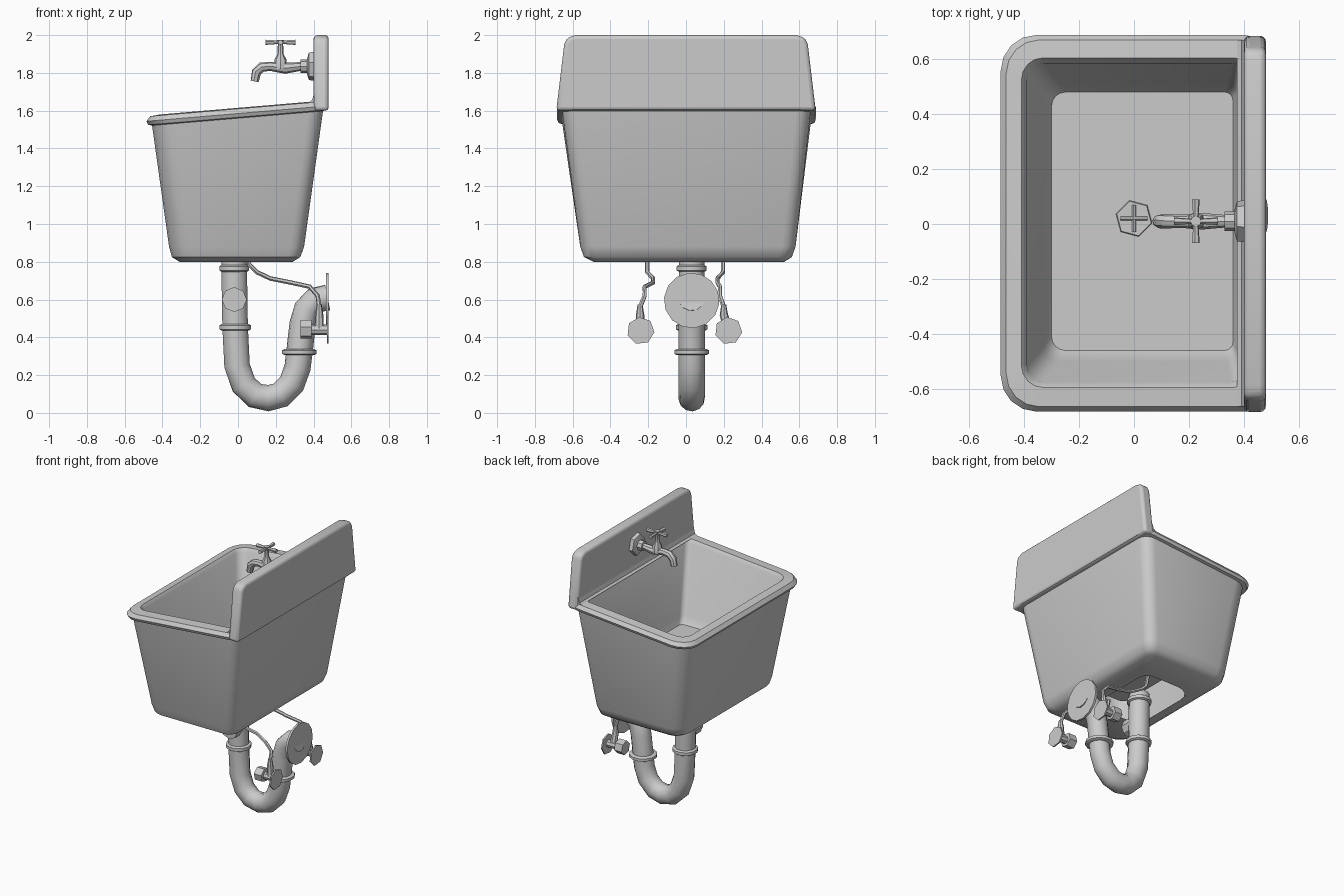
import bpy, bmesh, math
from mathutils import Vector

if "Cube" in bpy.data.objects:
    bpy.data.objects.remove(bpy.data.objects["Cube"], do_unlink=True)

grey = bpy.data.materials.new("plain_grey")
grey.use_nodes = True
COLOUR = (0.6, 0.6, 0.6, 1)
grey.diffuse_color = COLOUR
grey.node_tree.nodes["Principled BSDF"].inputs["Base Color"].default_value = COLOUR


def finish(bm, name, angle=40):
    bmesh.ops.recalc_face_normals(bm, faces=bm.faces)
    mesh = bpy.data.meshes.new(name)
    bm.to_mesh(mesh)
    bm.free()
    obj = bpy.data.objects.new(name, mesh)
    bpy.context.collection.objects.link(obj)
    mesh.materials.append(grey)
    bpy.ops.object.select_all(action='DESELECT')
    obj.select_set(True)
    bpy.context.view_layer.objects.active = obj
    bpy.ops.object.shade_smooth_by_angle(angle=math.radians(angle))
    return obj


def loft(name, rings, cap_start=True, cap_end=True, angle=40):
    """Skin a list of equal-length point rings."""
    bm = bmesh.new()
    loops = [[bm.verts.new(p) for p in ring] for ring in rings]
    n = len(loops[0])
    for a, b in zip(loops, loops[1:]):
        for i in range(n):
            j = (i + 1) % n
            bm.faces.new((a[i], a[j], b[j], b[i]))
    if cap_start:
        bm.faces.new(loops[0])
    if cap_end:
        bm.faces.new(loops[-1])
    return finish(bm, name, angle)


def tube(name, path, radii, sides=10, angle=40):
    """Round tube along a path, with one radius or one per point."""
    pts = [Vector(p) for p in path]
    if not isinstance(radii, (list, tuple)):
        radii = [radii] * len(pts)
    rings, u = [], None
    for i, p in enumerate(pts):
        t = (pts[min(i + 1, len(pts) - 1)] - pts[max(i - 1, 0)]).normalized()
        if u is None:
            u = t.orthogonal()
        u = (u - t * u.dot(t)).normalized()
        v = t.cross(u)
        turns = [2 * math.pi * k / sides for k in range(sides)]
        rings.append([p + (u * math.cos(a) + v * math.sin(a)) * radii[i] for a in turns])
    return loft(name, rings, angle=angle)


def rounded_ring(x0, x1, y0, y1, r, z, slope=0.0, segs=4):
    """Rounded rectangle, tighter at the back (+x), optionally tilted."""
    pts = []
    rb = r * 0.6
    corners = ((x1 - rb, y1 - rb, 0, rb), (x0 + r, y1 - r, 90, r),
               (x0 + r, y0 + r, 180, r), (x1 - rb, y0 + rb, 270, rb))
    for cx, cy, start, rad in corners:
        for k in range(segs + 1):
            a = math.radians(start + 90 * k / segs)
            x = cx + rad * math.cos(a)
            pts.append((x, cy + rad * math.sin(a), z + slope * x))
    return pts


# Basin: open underside, tapered walls, sloping rolled rim, inner bowl
TILT = 0.085
basin = loft("basin", [
    rounded_ring(-.25, .15, -.25, .30, .12, .80),
    rounded_ring(-.31, .29, -.49, .52, .08, .80),
    rounded_ring(-.35, .33, -.54, .56, .11, .825),
    rounded_ring(-.365, .35, -.56, .58, .12, .88),
    rounded_ring(-.455, .45, -.655, .66, .13, 1.56, TILT),
    rounded_ring(-.475, .475, -.675, .68, .13, 1.565, TILT),
    rounded_ring(-.485, .48, -.683, .688, .13, 1.585, TILT),
    rounded_ring(-.465, .465, -.665, .67, .12, 1.61, TILT),
    rounded_ring(-.41, .41, -.595, .605, .08, 1.615, TILT),
    rounded_ring(-.39, .39, -.575, .585, .06, 1.59, TILT),
    rounded_ring(-.33, .375, -.50, .51, .06, 1.13),
    rounded_ring(-.30, .36, -.46, .48, .05, 1.08),
], cap_start=False)

# Splashback: tapered slab with clipped top corners and a softened edge
half = ((.687, 1.6), (.645, 1.95), (.63, 1.985), (.585, 2.0))
outline = list(half) + [(-y, z) for y, z in reversed(half)]
splash = loft("splashback", [[(x, y, z) for y, z in outline] for x in (.40, .48)])
bevel = splash.modifiers.new("soft_edge", 'BEVEL')
bevel.width = 0.02
bevel.segments = 3
bevel.limit_method = 'ANGLE'

# Cove where the splashback meets the rim
cove = ((.41, 1.63), (.375, 1.645), (.392, 1.655), (.402, 1.69), (.41, 1.69))
loft("splashback_cove", [[(x, y, z) for x, z in cove] for y in (-.665, .67)])

# Drain in the bowl floor
PY = 0.02
tube("drain_ring", [(0, PY, 1.075), (0, PY, 1.09), (0, PY, 1.088)], [.07, .065, .045], 6, 20)
for name, dx, dy in (("drain_bar_x", .05, 0), ("drain_bar_y", 0, .05)):
    tube(name, [(-dx, PY - dy, 1.092), (dx, PY + dy, 1.092)], .007, 6)

# Tap
TY, TZ = 0.01, 1.835
tube("tap_wall_flange", [(.405, TY, TZ), (.375, TY, TZ), (.365, TY, TZ)], [.08, .075, .04], 6, 20)
tube("tap_collar", [(.37, TY, TZ), (.33, TY, TZ)], .036, 8)
tube("tap_spout", [(.34, TY, TZ), (.25, TY, TZ - .01), (.17, TY, TZ), (.125, TY, TZ - .005),
                   (.098, TY, TZ - .03), (.088, TY, TZ - .08)],
     [.022, .03, .024, .026, .026, .022], 8)
tube("tap_stem", [(.225, TY, 1.82), (.225, TY, 1.87), (.225, TY, 1.90), (.225, TY, 1.96),
                  (.225, TY, 1.975)], [.034, .032, .016, .014, .02], 8)
for name, dx, dy in (("tap_handle_x", .08, 0), ("tap_handle_y", 0, .08)):
    steps = (-1, -.7, 0, .7, 1)
    tube(name, [(.225 + dx * s, TY + dy * s, 1.962) for s in steps],
         [.014, .013, .008, .013, .014], 6)

# Waste trap
WY = 0.03
trap = [(-.02, .82), (-.018, .6), (-.015, .45), (-.005, .25), (.03, .15), (.09, .092),
        (.16, .078), (.225, .095), (.285, .155), (.315, .24), (.325, .32), (.342, .47),
        (.365, .55), (.41, .597), (.475, .61)]
tube("waste_trap", [(x, WY, z) for x, z in trap], .07, 12)
for name, x, z, r, h in (("top_collar", -.02, .765, .082, .018),
                         ("middle_collar", -.015, .453, .086, .018),
                         ("outlet_collar", .325, .322, .094, .016)):
    tube(name, [(x, WY, z + h * s) for s in (-1, -.6, .6, 1)], [r - .012, r, r, r - .012], 12)
tube("cleanout_plug", [(-.02, WY, .6), (-.02, -.075, .6)], .066, 8, 20)
tube("outlet_wall_plate", [(.465, WY, .595), (.48, WY, .595)], .147, 14)

# Supply valves and flexible lines on each side
for side, vy, ry, ty in (("right", -.24, -.243, -.205), ("left", .225, .2, .196)):
    tube(side + "_valve_plate", [(.47, vy, .435), (.48, vy, .435)], .073, 7, 20)
    tube(side + "_valve_body", [(.47, vy, .44), (.37, vy, .44)], .027, 8)
    tube(side + "_valve_knob", [(.39, vy, .443), (.33, vy, .443)], .05, 6, 20)
    tube(side + "_valve_riser", [(.43, vy, .44), (.43, ry, .52), (.43, ry, .575)],
         [.025, .022, .013], 8)
    mid = ry * .9
    tube(side + "_supply_line",
         [(.43, ry, .56), (.422, mid, .62), (.38, mid, .668), (.28, ty * .85, .69),
          (.17, ty * .85, .712), (.1, ty, .745), (.06, ty, .785), (.045, ty, .86)], .012, 6)
